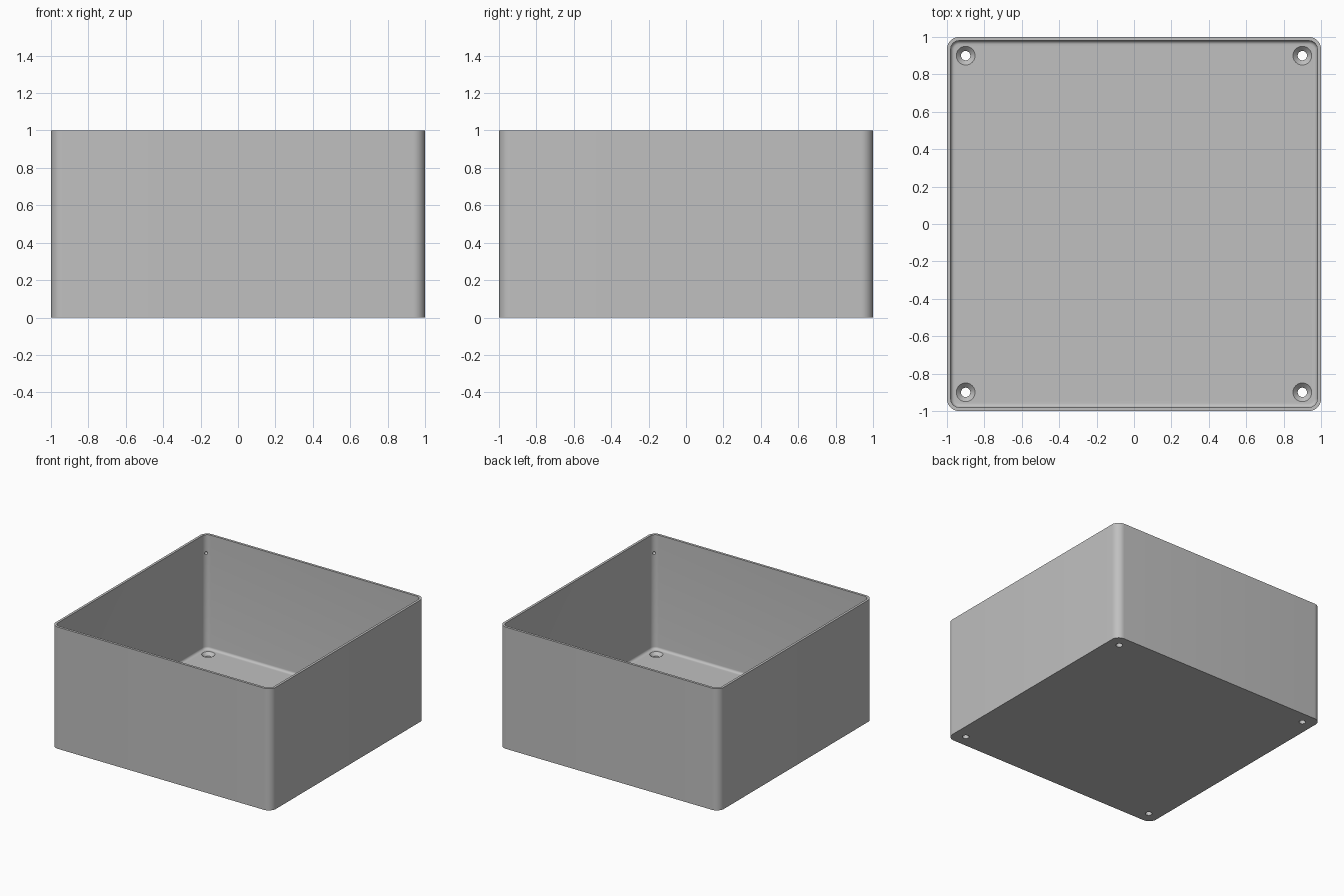
import bpy, bmesh, math
from mathutils import Matrix, Vector

cube = bpy.data.objects.get("Cube")
if cube:
    bpy.data.objects.remove(cube, do_unlink=True)

WALL, FLOOR, FILLET = 0.02, 0.06, 0.02
OUTER_R, INNER_R = 0.065, 0.045
HOLE_POS, CORNER_STEPS = 0.9, 10

grey = bpy.data.materials.new("light grey plastic")
grey.use_nodes = True
grey.diffuse_color = (0.527, 0.527, 0.527, 1)
grey.node_tree.nodes["Principled BSDF"].inputs["Base Color"].default_value = grey.diffuse_color


def ring(bm, half, radius, z, cx=0, cy=0):
    """Rounded square loop; it is a circle when half is zero."""
    verts = []
    for quarter in range(4):
        sx = 1 if quarter in (0, 3) else -1
        sy = 1 if quarter in (0, 1) else -1
        last = CORNER_STEPS if half == 0 else CORNER_STEPS + 1
        for i in range(last):
            a = math.pi / 2 * (quarter + i / CORNER_STEPS)
            verts.append(bm.verts.new((cx + sx * half + radius * math.cos(a),
                                       cy + sy * half + radius * math.sin(a), z)))
    return verts


def loft(bm, rings):
    """Skin a closed solid through the loops."""
    for a, b in zip(rings, rings[1:]):
        for i in range(len(a)):
            j = (i + 1) % len(a)
            bm.faces.new((a[i], a[j], b[j], b[i]))
    bm.faces.new(rings[0])
    bm.faces.new(rings[-1])


def make_object(name, bm):
    bmesh.ops.recalc_face_normals(bm, faces=bm.faces)
    mesh = bpy.data.meshes.new(name)
    bm.to_mesh(mesh)
    bm.free()
    mesh.materials.append(grey)
    obj = bpy.data.objects.new(name, mesh)
    bpy.context.collection.objects.link(obj)
    return obj


# Open box: outer wall, rim, inner wall, filleted floor edge
bm = bmesh.new()
outer, inner = 1 - OUTER_R, 1 - WALL - INNER_R
loops = [ring(bm, outer, OUTER_R, 0), ring(bm, outer, OUTER_R, 1), ring(bm, inner, INNER_R, 1)]
for i in range(7):
    a = math.pi / 2 * i / 6
    loops.append(ring(bm, inner, INNER_R - FILLET * (1 - math.cos(a)),
                      FLOOR + FILLET * (1 - math.sin(a))))
loft(bm, loops)
box = make_object("box", bm)

# Countersunk screw holes in the floor and small dimples in the upper inner corners
bm = bmesh.new()
corner = inner + INNER_R * math.sqrt(0.5)
for sx in (-1, 1):
    for sy in (-1, 1):
        cx, cy = sx * HOLE_POS, sy * HOLE_POS
        loft(bm, [ring(bm, 0, r, z, cx, cy) for r, z in
                  ((0.025, -0.05), (0.025, FLOOR - 0.025), (0.05, FLOOR), (0.05, FLOOR + 0.02))])
        bmesh.ops.create_uvsphere(bm, u_segments=16, v_segments=8, radius=0.012,
                                  matrix=Matrix.Translation(Vector((sx * corner, sy * corner, 0.85))))
cutter = make_object("hole_cutter", bm)
cutter.hide_render = True

cut = box.modifiers.new("holes", "BOOLEAN")
cut.operation = "DIFFERENCE"
cut.solver = "EXACT"
cut.object = cutter

bpy.ops.object.select_all(action="DESELECT")
box.select_set(True)
bpy.context.view_layer.objects.active = box
bpy.ops.object.modifier_apply(modifier=cut.name)
bpy.data.objects.remove(cutter, do_unlink=True)
bpy.ops.object.shade_smooth_by_angle(angle=math.radians(30))
